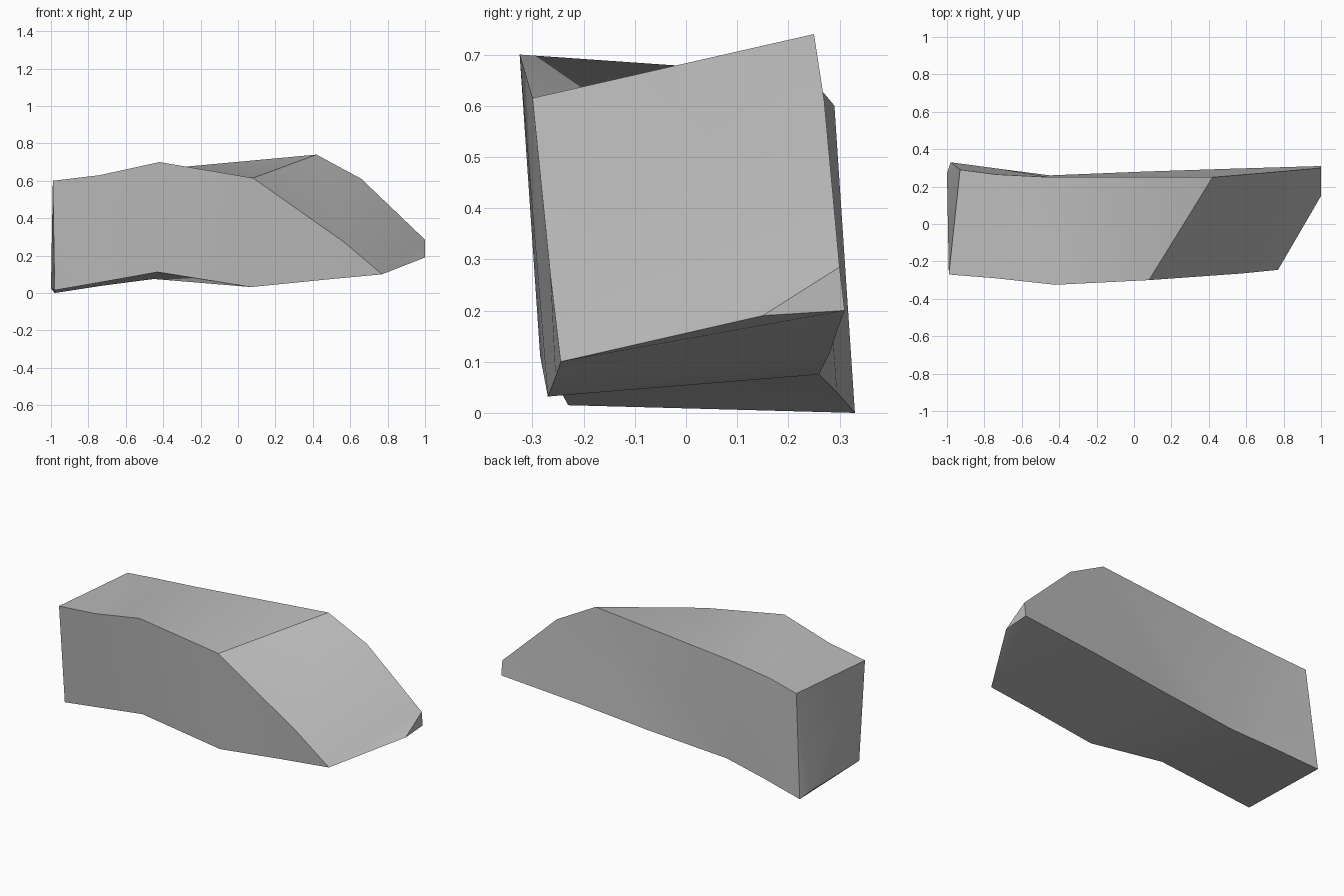
import bpy
import bmesh
import math

default_cube = bpy.data.objects.get("Cube")
if default_cube:
    bpy.data.objects.remove(default_cube, do_unlink=True)

# Single stone colour
stone = bpy.data.materials.new("stone_grey")
stone.use_nodes = True
stone_colour = (0.5, 0.5, 0.5, 1.0)
stone.diffuse_color = stone_colour
stone.node_tree.nodes["Principled BSDF"].inputs["Base Color"].default_value = stone_colour

# Four long edges of the block, running from the square end to the sloping end
front_top = [(-.99, -.27, .6), (-.74, -.29, .63), (-.42, -.325, .7),
             (.08, -.3, .615), (.57, -.265, .27), (.77, -.245, .1)]
back_top = [(-.93, .29, .6), (-.74, .265, .63), (-.45, .25, .66),
            (.42, .25, .74), (.66, .27, .61), (1, .3, .285)]
back_bottom = [(-.98, .33, 0), (-.72, .295, .04), (-.45, .26, .075),
               (.05, .28, .115), (.5, .295, .16), (1, .31, .2)]
front_bottom = [(-.98, -.23, .015), (-.72, -.255, .06), (-.43, -.285, .112),
                (.07, -.27, .032), (.45, -.255, .07), (.77, -.245, .1)]

bm = bmesh.new()
rails = []
for points in (front_top, back_top, back_bottom, front_bottom):
    rails.append([bm.verts.new(point) for point in points])


def add_panel(first, second):
    """Skin two neighbouring long edges with pairs of triangles."""
    for i in range(len(first) - 1):
        a, b, c, d = first[i], first[i + 1], second[i + 1], second[i]
        bm.faces.new((a, b, d))
        bm.faces.new((b, c, d))


def add_broken_end(station, peak):
    """Close one end with a fan around a chipped corner."""
    ring = [rail[station] for rail in rails]
    centre = bm.verts.new(peak)
    for i, vert in enumerate(ring):
        bm.faces.new((vert, ring[(i + 1) % len(ring)], centre))


top, rear, base, front = 0, 1, 2, 3
add_panel(rails[top], rails[rear])
add_panel(rails[rear], rails[base])
add_panel(rails[front], rails[base])
add_panel(rails[front], rails[top])
add_broken_end(0, (-1, .27, .025))
add_broken_end(-1, (1, .15, .19))

# Join the front edges where they meet at the pointed end
bmesh.ops.remove_doubles(bm, verts=bm.verts[:], dist=0.0005)
bmesh.ops.dissolve_degenerate(bm, edges=bm.edges[:], dist=0.0005)
bmesh.ops.recalc_face_normals(bm, faces=bm.faces[:])

mesh = bpy.data.meshes.new("stone_block")
bm.to_mesh(mesh)
bm.free()
mesh.materials.append(stone)
block = bpy.data.objects.new("stone_block", mesh)
bpy.context.collection.objects.link(block)

# Soft faces with crisp broken edges
bpy.ops.object.select_all(action="DESELECT")
block.select_set(True)
bpy.context.view_layer.objects.active = block
bpy.ops.object.shade_smooth_by_angle(angle=math.radians(35))
